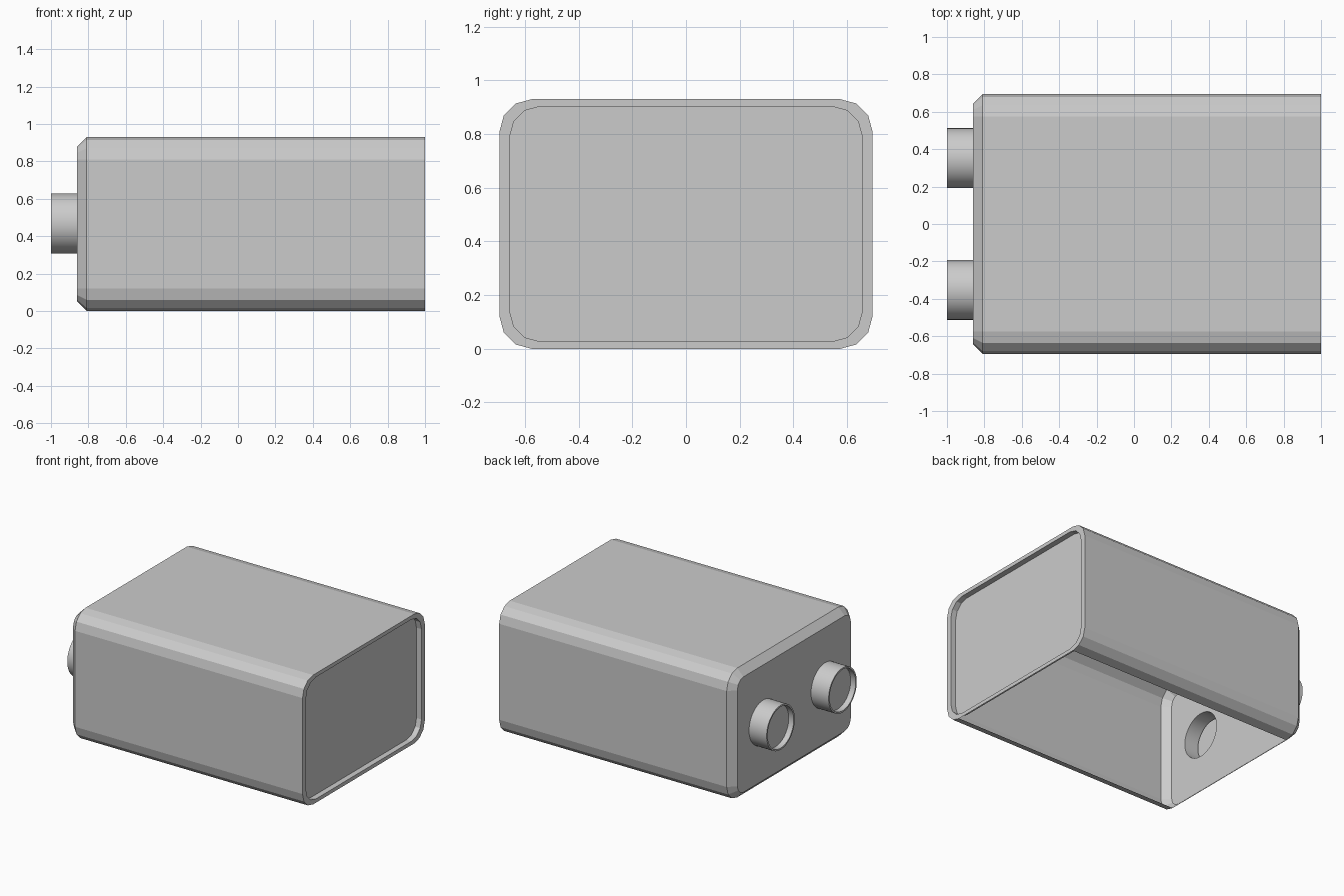
import bpy
import bmesh
import math

cube = bpy.data.objects.get("Cube")
if cube:
    bpy.data.objects.remove(cube, do_unlink=True)

grey = bpy.data.materials.new("light grey")
grey.use_nodes = True
colour = (0.6, 0.6, 0.6, 1)
grey.diffuse_color = colour
grey.node_tree.nodes["Principled BSDF"].inputs["Base Color"].default_value = colour

HALF_Y, HALF_Z, MID_Z = 0.695, 0.465, 0.465
END_X = -0.86
TUBE_Y, TUBE_Z, TUBE_R, SIDES = 0.352, 0.468, 0.16, 48


def finish(name, bm, smooth=False):
    mesh = bpy.data.meshes.new(name)
    bm.to_mesh(mesh)
    bm.free()
    mesh.materials.append(grey)
    obj = bpy.data.objects.new(name, mesh)
    bpy.context.collection.objects.link(obj)
    if smooth:
        bpy.ops.object.select_all(action="DESELECT")
        obj.select_set(True)
        bpy.context.view_layer.objects.active = obj
        bpy.ops.object.shade_smooth_by_angle(angle=math.radians(35))
    return obj


def rounded_ring(bm, x, half_y, half_z, radius):
    """Rounded rectangle across x, three flat segments per corner."""
    ring = []
    for corner, (sy, sz) in enumerate([(1, 1), (-1, 1), (-1, -1), (1, -1)]):
        for step in range(4):
            a = math.radians(90 * corner + 30 * step)
            y = sy * (half_y - radius) + radius * math.cos(a)
            z = sz * (half_z - radius) + radius * math.sin(a)
            ring.append(bm.verts.new((x, y, MID_Z + z)))
    return ring


def circle_ring(bm, x, y, radius):
    turn = 2 * math.pi / SIDES
    return [bm.verts.new((x, y + radius * math.cos(i * turn),
                          TUBE_Z + radius * math.sin(i * turn)))
            for i in range(SIDES)]


def bridge(bm, a, b, skip=()):
    n = len(a)
    for i in range(n):
        if i not in skip:
            j = (i + 1) % n
            bm.faces.new((a[i], a[j], b[j], b[i]))


# Case: bevelled end, long shell open underneath, rim and recessed panel
bm = bmesh.new()
cap = rounded_ring(bm, END_X, HALF_Y - 0.05, HALF_Z - 0.05, 0.07)
shoulder = rounded_ring(bm, -0.81, HALF_Y, HALF_Z, 0.12)
rim = rounded_ring(bm, 1.0, HALF_Y, HALF_Z, 0.12)
lip = rounded_ring(bm, 1.0, 0.657, 0.438, 0.113)
panel = rounded_ring(bm, 0.96, 0.657, 0.438, 0.113)
UNDERSIDE = 11
bridge(bm, shoulder, cap)
bridge(bm, rim, shoulder, skip=(UNDERSIDE,))
bridge(bm, lip, rim)
bridge(bm, panel, lip)
bm.faces.new(panel)

# End plate with two round openings
edges = [bm.edges.get((cap[i], cap[(i + 1) % len(cap)])) for i in range(len(cap))]
for side in (-1, 1):
    hole = circle_ring(bm, END_X, side * TUBE_Y, TUBE_R)
    edges += [bm.edges.new((hole[i], hole[(i + 1) % SIDES])) for i in range(SIDES)]
bmesh.ops.triangle_fill(bm, edges=edges, use_beauty=True, normal=(-1, 0, 0))
bmesh.ops.recalc_face_normals(bm, faces=bm.faces)
finish("case", bm)

# Terminals: short tubes with a shallow recessed disc
for side, name in ((-1, "front_terminal"), (1, "back_terminal")):
    bm = bmesh.new()
    y = side * TUBE_Y
    base = circle_ring(bm, END_X, y, TUBE_R)
    mouth = circle_ring(bm, -1.0, y, TUBE_R)
    inner = circle_ring(bm, -1.0, y, TUBE_R - 0.012)
    floor = circle_ring(bm, -0.96, y, TUBE_R - 0.012)
    bridge(bm, base, mouth)
    bridge(bm, mouth, inner)
    bridge(bm, inner, floor)
    bm.faces.new(floor)
    bmesh.ops.recalc_face_normals(bm, faces=bm.faces)
    finish(name, bm, smooth=True)
